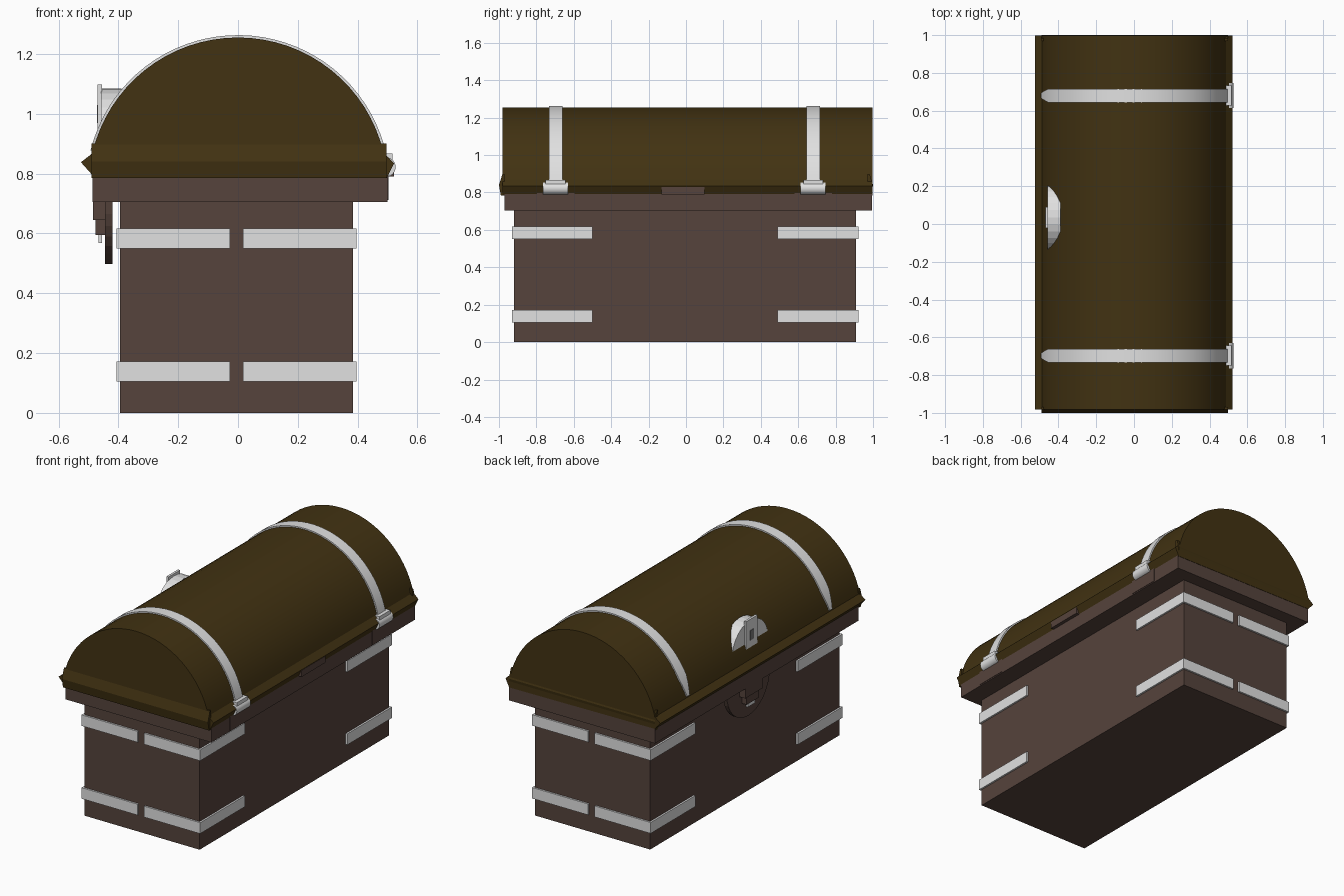
import bpy, bmesh, math
from mathutils import Vector

if "Cube" in bpy.data.objects:
    bpy.data.objects.remove(bpy.data.objects["Cube"])


def material(name, rgb):
    m = bpy.data.materials.new(name)
    m.diffuse_color = (*rgb, 1)
    m.use_nodes = True
    m.node_tree.nodes["Principled BSDF"].inputs["Base Color"].default_value = m.diffuse_color
    return m


WOOD = material("dark wood", (0.092, 0.056, 0.045))
LEATHER = material("brown leather", (0.054, 0.032, 0.006))
METAL = material("pale metal", (0.75, 0.75, 0.75))
HOLE = material("keyhole grey", (0.2, 0.2, 0.2))


def finish(name, bm, mat, smooth=False):
    bmesh.ops.recalc_face_normals(bm, faces=bm.faces)
    me = bpy.data.meshes.new(name)
    bm.to_mesh(me)
    bm.free()
    ob = bpy.data.objects.new(name, me)
    bpy.context.collection.objects.link(ob)
    me.materials.append(mat)
    if smooth:
        bpy.ops.object.select_all(action='DESELECT')
        bpy.context.view_layer.objects.active = ob
        ob.select_set(True)
        bpy.ops.object.shade_smooth_by_angle(angle=math.radians(30))
    return ob


def prism(name, pts, axis, a, b, mat, smooth=False):
    """Extrude a 2D outline along x (pts = y,z), y (pts = x,z) or z (pts = x,y)."""
    bm = bmesh.new()

    def place(p, t):
        return {'x': (t, p[0], p[1]), 'y': (p[0], t, p[1]), 'z': (p[0], p[1], t)}[axis]
    lo = [bm.verts.new(place(p, a)) for p in pts]
    hi = [bm.verts.new(place(p, b)) for p in pts]
    n = len(pts)
    bm.faces.new(lo)
    bm.faces.new(hi)
    for i in range(n):
        j = (i + 1) % n
        bm.faces.new((lo[i], lo[j], hi[j], hi[i]))
    return finish(name, bm, mat, smooth)


def box(name, x0, x1, y0, y1, z0, z1, mat):
    return prism(name, [(x0, y0), (x1, y0), (x1, y1), (x0, y1)], 'z', z0, z1, mat)


def arc(cx, cz, r, a0, a1, n):
    return [(cx + r * math.cos(math.radians(a0 + (a1 - a0) * i / n)),
             cz + r * math.sin(math.radians(a0 + (a1 - a0) * i / n))) for i in range(n + 1)]


# Body and the wider rim below the lid
box("body", -0.395, 0.385, -0.92, 0.91, 0, 0.72, WOOD)
box("rim", -0.487, 0.50, -0.97, 0.995, 0.705, 0.805, WOOD)

# Corner brackets: L-shaped in plan, two heights on four corners
for sx in (-1, 1):
    for sy in (-1, 1):
        outline = [(0.022, 0.926), (0.401, 0.926), (0.401, 0.495),
                   (0.38, 0.495), (0.38, 0.905), (0.022, 0.905)]
        pts = [(sx * x - 0.005, sy * y - 0.005) for x, y in outline]
        for z in (0.105, 0.55):
            prism("corner_bracket", pts, 'z', z, z + 0.067, METAL)

# Domed lid with a flared lower edge
lid = [(0.497, 0.785), (0.522, 0.835)] + arc(0, 0.755, 0.5, 13, 167, 32) + [(-0.525, 0.838), (-0.487, 0.795)]
prism("lid", lid, 'y', -0.982, 0.997, LEATHER, True)

# Flared lip on both lid ends
for s in (-1, 1):
    prism("end_lip", [(s * 0.97, 0.90), (s * 0.981, 0.90), (s, 0.84), (s * 0.99, 0.785), (s * 0.97, 0.785)],
          'x', -0.49, 0.497, LEATHER)

# Straps over the lid, narrowing to a point at the latch side
def strap(yc):
    bm = bmesh.new()
    n = 36
    rings = []
    for i in range(n + 1):
        a = math.radians(12 + 154 * i / n)
        w = 0.036 * min(1, 0.35 + 0.22 * (n - i))
        rings.append([bm.verts.new((r * math.cos(a), yc + s * w, 0.755 + r * math.sin(a)))
                      for r, s in ((0.495, -1), (0.508, -1), (0.508, 1), (0.495, 1))])
    for p, q in zip(rings, rings[1:]):
        for k in range(4):
            bm.faces.new((p[k], p[(k + 1) % 4], q[(k + 1) % 4], q[k]))
    bm.faces.new(rings[0])
    bm.faces.new(rings[-1])
    finish("strap", bm, METAL, True)


for yc in (-0.697, 0.68):
    strap(yc)
    # Hinge barrel, leaf and plate on the rim
    prism("hinge_barrel", arc(0.494, 0.822, 0.033, 0, 345, 23), 'y', yc - 0.067, yc + 0.067, METAL, True)
    box("hinge_leaf", 0.48, 0.517, yc - 0.053, yc + 0.053, 0.825, 0.868, METAL)
    box("hinge_plate", 0.49, 0.503, yc - 0.1, yc + 0.1, 0.712, 0.80, WOOD)

# Small wooden block between the hinges
box("rear_block", 0.44, 0.521, -0.13, 0.10, 0.79, 0.83, WOOD)

# Latch on the lid: half disc, hasp plate and keyhole
prism("latch_disc", [(y, 0.915 + (z - 0.915) * 0.97) for y, z in arc(0.035, 0.915, 0.175, 0, 180, 14)],
      'x', -0.458, -0.39, METAL)
box("hasp", -0.469, -0.455, -0.02, 0.09, 0.925, 1.098, METAL)
box("keyhole", -0.471, -0.468, 0.018, 0.052, 0.97, 1.03, HOLE)

# Lock hanging under the rim: lower half disc, blocks and pin
prism("lock_disc", arc(0.035, 0.705, 0.208, 180, 360, 16), 'x', -0.445, -0.42, WOOD)
box("lock_block", -0.485, -0.425, -0.05, 0.12, 0.645, 0.71, WOOD)
box("lock_tongue", -0.477, -0.44, -0.025, 0.095, 0.595, 0.65, WOOD)
box("lock_pin", -0.467, -0.455, 0.0, 0.07, 0.568, 0.60, METAL)
